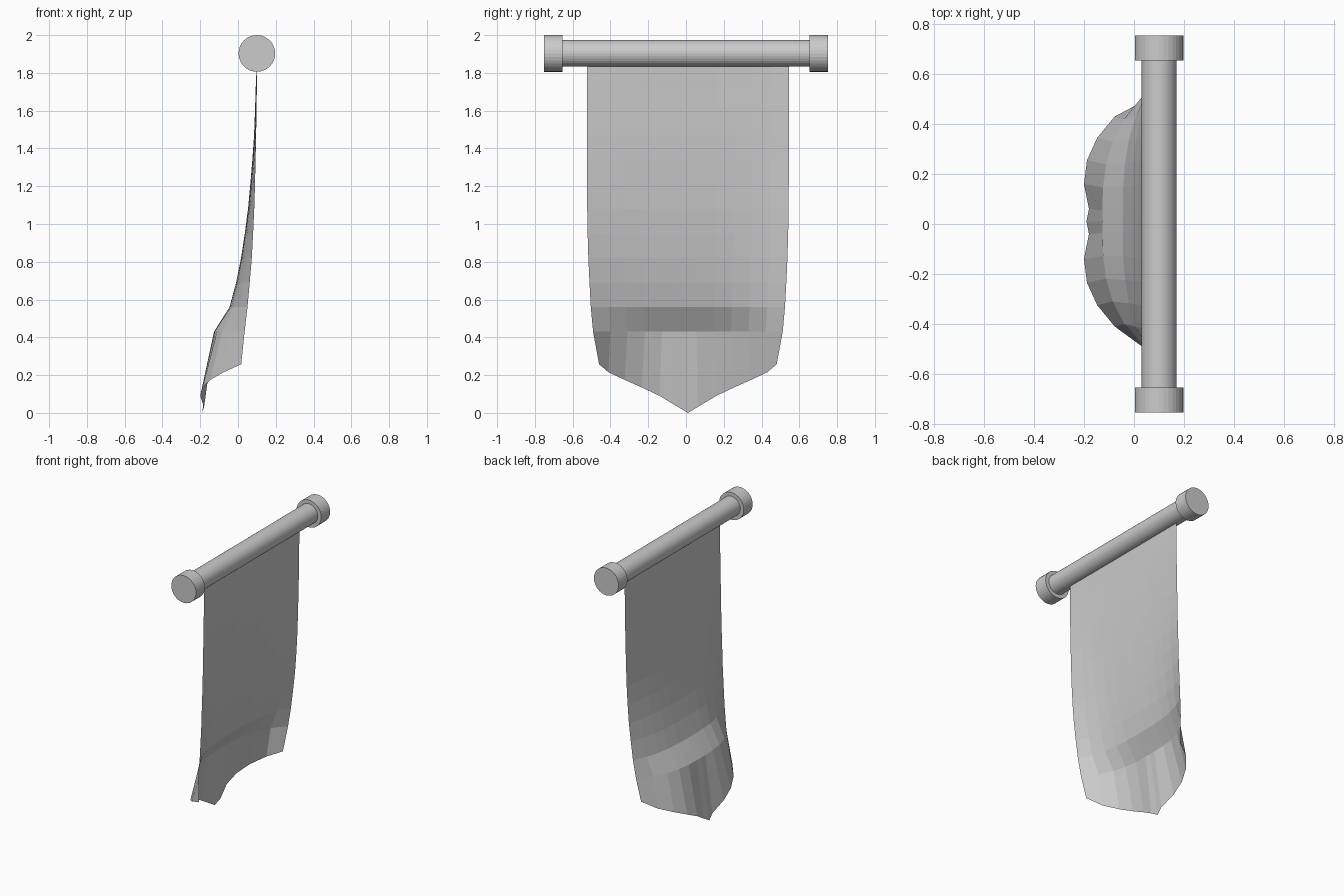
import bpy, bmesh, math

if "Cube" in bpy.data.objects:
    bpy.data.objects.remove(bpy.data.objects["Cube"])

ROD_X, ROD_Z = 0.10, 1.903


def cylinder(name, radius, length, y):
    bpy.ops.mesh.primitive_cylinder_add(
        vertices=32, radius=radius, depth=length,
        location=(ROD_X, y, ROD_Z), rotation=(math.pi / 2, 0, 0))
    bpy.context.object.name = name


# Hanging rod and its two end caps
cylinder("rod", 0.07, 1.32, 0)
for side, label in ((-1, "left"), (1, "right")):
    cylinder("rod_cap_" + label, 0.097, 0.10, side * 0.703)

# Cloth rows, top to bottom: x at the middle, x at the edge, half width
rows = [(.100, .100, .535), (.094, .100, .535), (.090, .098, .535),
        (.085, .096, .535), (.076, .093, .535), (.065, .090, .534),
        (.053, .086, .533), (.036, .080, .531), (.016, .073, .527),
        (-.010, .062, .521), (-.045, .050, .514), (-.127, .035, .502)]
# Pointed hem, middle to edge: distance from the middle, x, z
hem = [(0, -.190, 0), (.05, -.180, .03), (.15, -.200, .09), (.245, -.188, .135),
       (.335, -.147, .175), (.42, -.077, .215), (.47, .017, .257)]
columns = [0] + [(2 * i + 1) / 11 for i in range(6)]
MID_Y = 0.01


def mirrored(half):
    """Full row of points from its middle-to-edge half."""
    return [(x, MID_Y - d, z) for d, x, z in half[:0:-1]] + \
           [(x, MID_Y + d, z) for d, x, z in half]


bm = bmesh.new()
grid = []
for i, (mid, edge, width) in enumerate(rows):
    half = [(c * width, edge + (mid - edge) * (1 - c ** 3), 1.86 - 0.13 * i)
            for c in columns]
    grid.append([bm.verts.new(p) for p in mirrored(half)])
grid.append([bm.verts.new(p) for p in mirrored(hem)])
for a, b in zip(grid, grid[1:]):
    for j in range(len(a) - 1):
        bm.faces.new((a[j], a[j + 1], b[j + 1], b[j]))
mesh = bpy.data.meshes.new("banner_cloth")
bm.to_mesh(mesh)
bm.free()
bpy.context.collection.objects.link(bpy.data.objects.new("banner_cloth", mesh))
